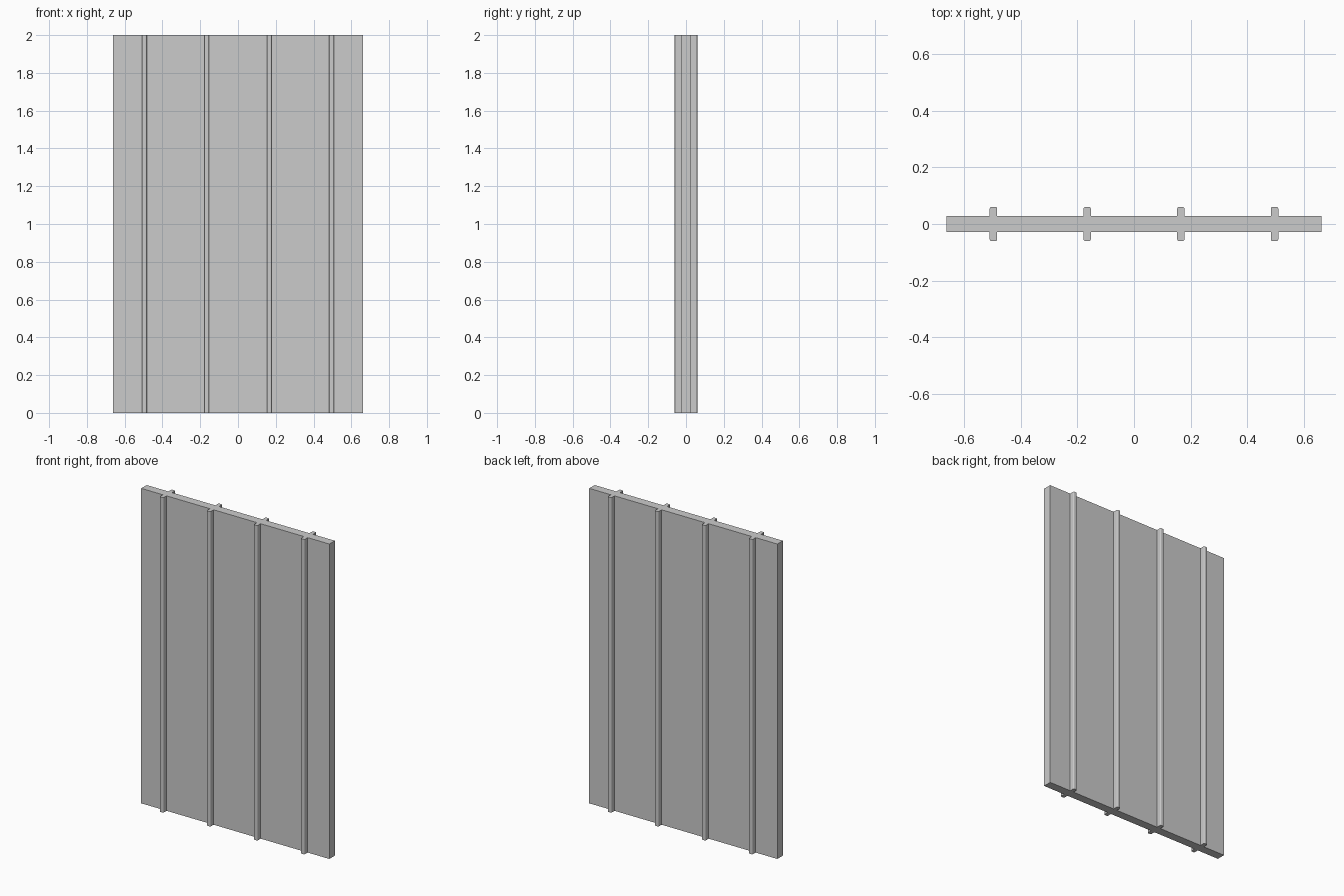
import bpy, bmesh, math

if "Cube" in bpy.data.objects:
    bpy.data.objects.remove(bpy.data.objects["Cube"])

HEIGHT = 2.0
PITCH = 0.3305            # spacing between ribs
HALF_W = 2 * PITCH        # half width of the panel
FACE_Y = 0.0275           # half thickness of the flat sheet
RIB_Y = 0.06              # reach of the ribs
RIB_HALF = 0.013          # half width of a rib
ROUND = 0.006             # radius of the rib corners
STEPS = 3                 # segments per rounded corner


def rib_outline(cx):
    """Front rib section, left to right, with rounded outer corners."""
    pts = [(cx - RIB_HALF, -FACE_Y)]
    for side, start in ((-1, math.pi), (1, 1.5 * math.pi)):
        ox, oy = cx + side * (RIB_HALF - ROUND), -RIB_Y + ROUND
        for i in range(STEPS + 1):
            a = start + i / STEPS * math.pi / 2
            pts.append((ox + ROUND * math.cos(a), oy + ROUND * math.sin(a)))
    pts.append((cx + RIB_HALF, -FACE_Y))
    return pts


# Front half of the cross-section, then the back half by turning it around
front = [(-HALF_W, -FACE_Y)]
for i in range(4):
    front += rib_outline((i - 1.5) * PITCH)
front.append((HALF_W, -FACE_Y))
outline = front + [(-x, -y) for x, y in front]

# Ribbed panel: the section extruded straight up
bm = bmesh.new()
base = bm.faces.new([bm.verts.new((x, y, 0)) for x, y in outline])
top = bmesh.ops.extrude_face_region(bm, geom=[base], use_keep_orig=True)["geom"]
bmesh.ops.translate(bm, vec=(0, 0, HEIGHT),
                    verts=[v for v in top if isinstance(v, bmesh.types.BMVert)])
bmesh.ops.recalc_face_normals(bm, faces=bm.faces)
mesh = bpy.data.meshes.new("ribbed_panel")
bm.to_mesh(mesh)
bm.free()
panel = bpy.data.objects.new("ribbed_panel", mesh)
bpy.context.collection.objects.link(panel)
